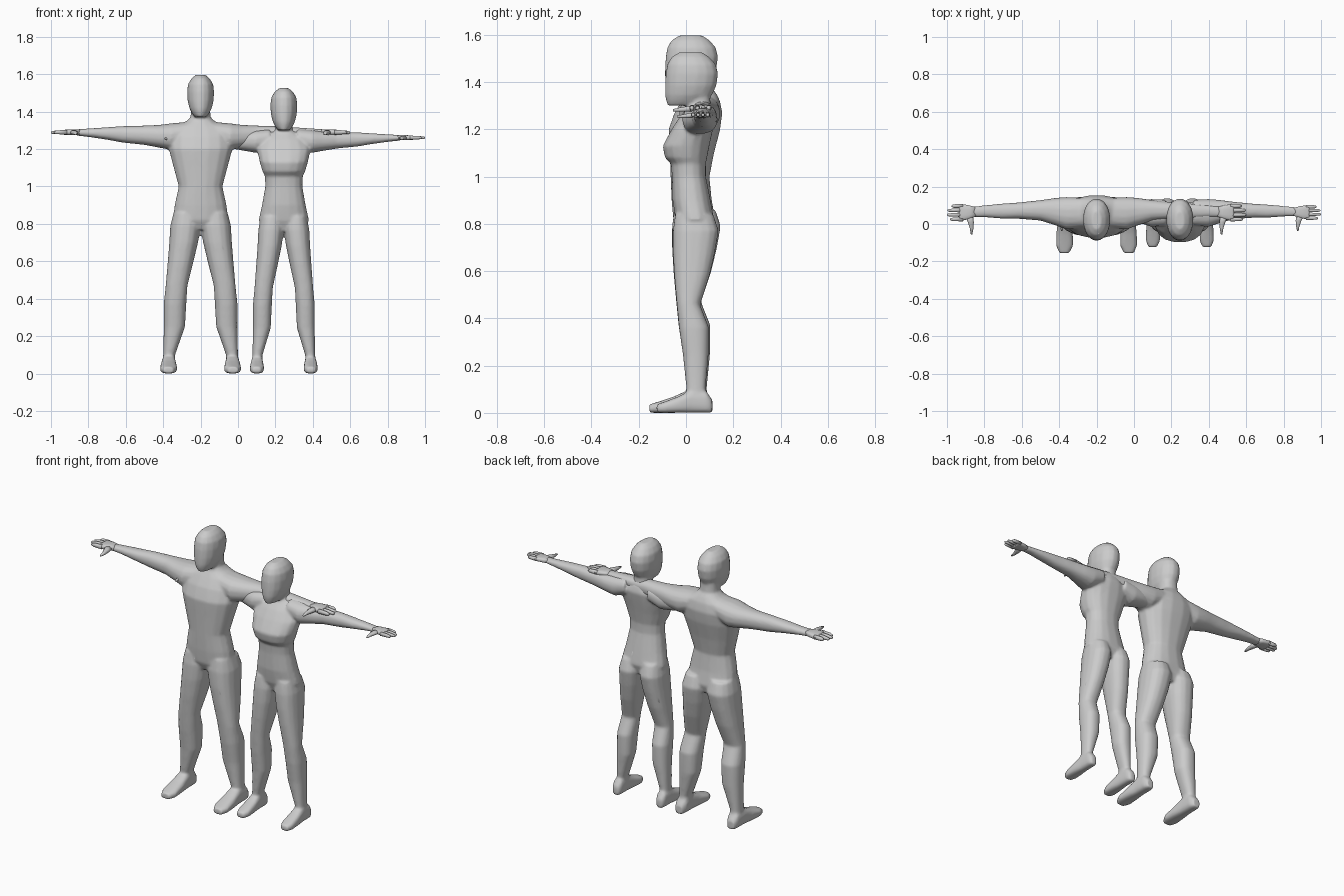
import bpy, bmesh, math

grey = bpy.data.materials.new("plain grey")
grey.diffuse_color = (0.6, 0.6, 0.6, 1)


def loft(bm, axis, rows, place, n=16, power=2.3):
    """Closed tube: each row is (position on axis, u0, u1, v0, v1)."""
    rings = []
    for t, u0, u1, v0, v1 in rows:
        ring = []
        for i in range(n):
            a = 2 * math.pi * (i + 0.5) / n
            c, s = math.cos(a), math.sin(a)
            u = (u0 + u1) / 2 + (u1 - u0) / 2 * math.copysign(abs(c) ** (2 / power), c)
            v = (v0 + v1) / 2 + (v1 - v0) / 2 * math.copysign(abs(s) ** (2 / power), s)
            p = {'x': (t, u, v), 'y': (u, t, v), 'z': (u, v, t)}[axis]
            ring.append(bm.verts.new(place(*p)))
        rings.append(ring)
    for a, b in zip(rings, rings[1:]):
        for i in range(n):
            j = (i + 1) % n
            bm.faces.new((a[i], a[j], b[j], b[i]))
    bm.faces.new(rings[0])
    bm.faces.new(rings[-1])


def finish(bm, name, blend):
    bmesh.ops.recalc_face_normals(bm, faces=bm.faces[:])
    me = bpy.data.meshes.new(name)
    bm.to_mesh(me)
    bm.free()
    ob = bpy.data.objects.new(name, me)
    bpy.context.collection.objects.link(ob)
    if blend:  # fuse the overlapping parts into one skin
        m = ob.modifiers.new("fuse", 'REMESH')
        m.mode, m.voxel_size = 'VOXEL', 0.007
        m = ob.modifiers.new("soften", 'SMOOTH')
        m.factor, m.iterations = 0.5, 8
        m = ob.modifiers.new("reduce", 'DECIMATE')
        m.ratio = 0.4
        dg = bpy.context.evaluated_depsgraph_get()
        new = bpy.data.meshes.new_from_object(ob.evaluated_get(dg))
        ob.modifiers.clear()
        ob.data = new
    ob.data.materials.clear()
    ob.data.materials.append(grey)
    for p in ob.data.polygons:
        p.use_smooth = True
        p.material_index = 0
    return ob


# torso and neck: height, half width, front, back
MAN_TORSO = [(.77, .11, -.03, .11), (.82, .15, -.055, .125), (.9, .14, -.062, .11),
             (1.0, .118, -.066, .10), (1.1, .145, -.07, .12), (1.2, .172, -.075, .146),
             (1.27, .17, -.05, .155), (1.32, .14, -.02, .145), (1.35, .075, 0, .13),
             (1.37, .054, .005, .115), (1.44, .05, .01, .11)]
WOMAN_TORSO = [(.76, .10, -.02, .10), (.82, .136, -.045, .12), (.9, .118, -.058, .105),
               (1.0, .1, -.06, .085), (1.055, .102, -.065, .085), (1.08, .115, -.09, .09),
               (1.13, .13, -.1, .1), (1.2, .145, -.062, .115), (1.25, .125, -.03, .125),
               (1.285, .08, 0, .115), (1.3, .048, .005, .105), (1.38, .044, .01, .1)]
# head, measured down from the crown
HEAD = [(0, .025, -.03, .07), (-.02, .05, -.062, .1), (-.05, .068, -.08, .127),
        (-.09, .073, -.087, .137), (-.14, .07, -.09, .13), (-.18, .06, -.09, .112),
        (-.205, .047, -.085, .085), (-.225, .032, -.078, .06)]
# leg: height, inner, outer, front, back
LEG = [(.86, .01, .145, -.05, .125), (.79, -.002, .163, -.06, .148), (.7, .013, .168, -.06, .132),
       (.6, .037, .176, -.054, .108), (.47, .07, .187, -.042, .064), (.37, .076, .198, -.032, .104),
       (.25, .083, .197, -.014, .102), (.1, .136, .2, .002, .088), (.04, .136, .204, 0, .1)]
# foot: depth, inner, outer, bottom, top
FOOT = [(.112, .148, .194, 0, .055), (.085, .135, .206, 0, .09), (.015, .133, .208, 0, .1),
        (-.05, .127, .215, 0, .07), (-.115, .125, .217, 0, .048), (-.155, .145, .2, 0, .036)]
# arm: reach, front, back, bottom, top
ARM = [(.08, -.02, .14, 1.23, 1.345), (.16, -.03, .145, 1.195, 1.338), (.22, -.008, .14, 1.207, 1.33),
       (.3, .018, .128, 1.222, 1.326), (.42, .028, .115, 1.235, 1.323), (.5, .028, .11, 1.25, 1.317),
       (.6, .036, .1, 1.265, 1.31), (.665, .036, .094, 1.272, 1.306)]
PALM = [(.645, .04, .09, 1.274, 1.305), (.68, .026, .1, 1.274, 1.306),
        (.725, .016, .108, 1.275, 1.304), (.735, .02, .105, 1.278, 1.3)]
FINGERS = [(.025, .783), (.049, .8), (.073, .796), (.096, .775)]  # depth, tip reach
THUMB = [(.045, .66, .705, 1.276, 1.303), (.01, .655, .69, 1.274, 1.3),
         (-.025, .658, .678, 1.274, 1.293), (-.055, .664, .673, 1.276, 1.286)]


def person(name, cx, torso, crown, leg_scale, reach, arm_drop, arm_thick):
    body, hands = bmesh.new(), bmesh.new()
    lx, ly, lz = leg_scale
    mid = lambda x, y, z: (cx + x, y, z)
    loft(body, 'z', [(z, -w, w, f, b) for z, w, f, b in torso], mid)
    loft(body, 'z', [(crown + z, -w, w, f, b) for z, w, f, b in HEAD], mid, power=2.1)
    for s in (-1, 1):
        leg = lambda x, y, z: (cx + s * x * lx, y * ly, z * lz)
        foot = lambda x, y, z: (cx + s * x * lx, .108 + (y - .108) * ly * ly, z)
        arm = lambda x, y, z: (cx + s * x * reach, .068 + (y - .068) * arm_thick,
                               1.285 - arm_drop + (z - 1.285) * arm_thick)
        loft(body, 'z', LEG, leg)
        loft(body, 'y', FOOT, foot, power=2.8)
        loft(body, 'x', ARM, arm)
        # hand with four fingers and a thumb
        loft(hands, 'x', PALM, arm, power=3)
        for y, tip in FINGERS:
            loft(hands, 'x', [(.715, y - .012, y + .012, 1.277, 1.303),
                              (.765, y - .01, y + .01, 1.279, 1.301),
                              (tip - .006, y - .008, y + .008, 1.281, 1.297),
                              (tip, y - .004, y + .004, 1.284, 1.294)], arm, n=8)
        loft(hands, 'y', THUMB, arm, n=8)
    finish(body, name + "_body", True)
    finish(hands, name + "_hands", False)


person("man", -.2, MAN_TORSO, 1.597, (1, 1, 1), 1, 0, 1)
person("woman", .245, WOMAN_TORSO, 1.526, (.84, .94, .975), .944, .028, .86)
